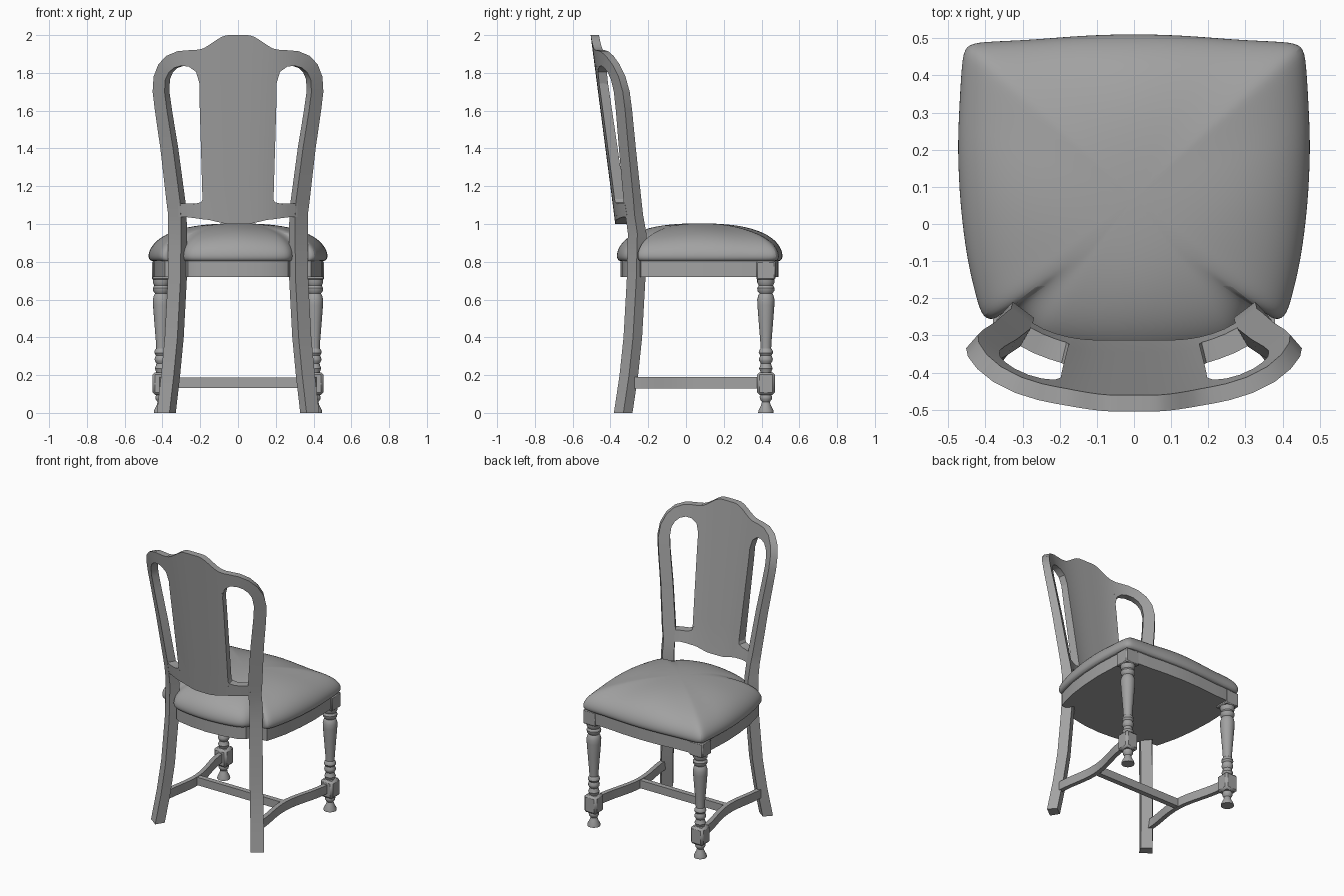
import bpy, bmesh, math

if "Cube" in bpy.data.objects:
    bpy.data.objects.remove(bpy.data.objects["Cube"])

GREY = bpy.data.materials.new("grey_wood")
GREY.diffuse_color = (.36, .36, .36, 1)
GREY.use_nodes = True
GREY.node_tree.nodes["Principled BSDF"].inputs["Base Color"].default_value = GREY.diffuse_color


def loft(name, sections, mirror=False, subsurf=0, angle=35, bevel=0):
    """Skin a list of equal-length closed loops and cap both ends."""
    bm = bmesh.new()
    rings = [[bm.verts.new(p) for p in s] for s in sections]
    n = len(rings[0])
    for a, b in zip(rings, rings[1:]):
        for i in range(n):
            j = (i + 1) % n
            bm.faces.new((a[i], a[j], b[j], b[i]))
    bm.faces.new(rings[0])
    bm.faces.new(rings[-1])
    bmesh.ops.recalc_face_normals(bm, faces=bm.faces)
    me = bpy.data.meshes.new(name)
    bm.to_mesh(me)
    bm.free()
    me.materials.append(GREY)
    ob = bpy.data.objects.new(name, me)
    bpy.context.collection.objects.link(ob)
    bpy.ops.object.select_all(action='DESELECT')
    ob.select_set(True)
    bpy.context.view_layer.objects.active = ob
    bpy.ops.object.shade_smooth_by_angle(angle=math.radians(angle))
    if bevel:
        m = ob.modifiers.new("Bevel", 'BEVEL')
        m.width, m.segments = bevel, 1
    if mirror:
        ob.modifiers.new("Mirror", 'MIRROR').use_mirror_merge = False
    if subsurf:
        m = ob.modifiers.new("Subsurf", 'SUBSURF')
        m.levels = m.render_levels = subsurf
    return ob


def interp(table, v):
    for (a, fa), (b, fb) in zip(table, table[1:]):
        if v <= b:
            return fa + (fb - fa) * max(0, (v - a) / (b - a))
    return table[-1][1]


def smooth(a, b, v):
    t = min(1, max(0, (v - a) / (b - a)))
    return t * t * (3 - 2 * t)


# Leaning, curved surface shared by the back and the rear legs
LEAN = [(0, -.443), (.2, -.413), (.4, -.392), (.7, -.375), (.95, -.369), (1.05, -.381), (2, -.505)]
SPLAY = [(0, .06), (.2, .037), (.4, .018), (.7, .002), (.85, 0)]
BEND = [(1, 2.2), (1.9, 1.2)]
THICK = [(.95, .065), (1.1, .057), (2, .044)]


def back_pt(x, z, front):
    sgn = -1 if x < 0 else 1
    u = max(0, abs(x) - interp(SPLAY, z))
    a = interp(BEND, z)
    y, s = interp(LEAN, z) + a * u ** 3, 3 * a * u * u
    t = interp(THICK, z) * front / math.hypot(s, 1)
    return (x - sgn * s * t, y + t, z)


def strip(name, pairs):
    secs = []
    for o, i in pairs:
        secs.append([back_pt(*o, 0), back_pt(*i, 0), back_pt(*i, 1), back_pt(*o, 1)])
    return loft(name, secs, mirror=True)


# Rear leg running up into the arched frame
pairs = [((.37 + interp(SPLAY, z), z), (.303 + interp(SPLAY, z), z))
         for z in (0, .1, .2, .3, .4, .55, .7, .85, .95)]
pairs += [((.37, 1.05), (.303, 1.05)), ((.379, 1.12), (.307, 1.12)),
          ((.411, 1.4), (.344, 1.4)), ((.44, 1.6), (.376, 1.6)),
          ((.452, 1.7), (.389, 1.7)), ((.447, 1.78), (.385, 1.765)),
          ((.422, 1.845), (.367, 1.802)), ((.38, 1.89), (.34, 1.826)),
          ((.32, 1.915), (.30, 1.838)), ((.26, 1.92), (.26, 1.833)),
          ((.225, 1.921), (.222, 1.805)), ((.203, 1.925), (.203, 1.74))]
strip("rear_leg_and_frame", pairs)

# Lower back rail beside the splat
strip("lower_back_rail", [((.18, 1.15), (.18, 1.024)), ((.195, 1.115), (.195, 1.026)),
                          ((.23, 1.107), (.23, 1.031)), ((.27, 1.108), (.27, 1.036)),
                          ((.315, 1.11), (.315, 1.036))])

# Central splat with crest and waved lower edge
cols, rows = 20, 10
secs = []
for c in range(cols + 1):
    u = -1 + 2 * c / cols
    pts = []
    for r in range(rows + 1):
        v = r / rows
        x = u * (.185 + .02 * min(1, v / .75))
        zb = 1.0 + .025 * smooth(.04, .19, abs(x))
        zt = 2.0 - .077 * smooth(.05, .215, abs(x))
        pts.append((x, zb + (zt - zb) * v))
    secs.append([back_pt(x, z, 0) for x, z in pts] + [back_pt(x, z, 1) for x, z in reversed(pts)])
loft("back_splat", secs)

# Seat outline, right half from front to rear, notched round the posts
HALF = [(0, .512), (.15, .507), (.28, .495), (.41, .491), (.455, .482), (.464, .435), (.471, .3),
        (.475, .2), (.468, .05), (.449, -.1), (.424, -.2), (.408, -.255), (.37, -.26),
        (.335, -.215), (.30, -.25), (.28, -.31), (.24, -.338), (.12, -.36), (0, -.368)]
FILL = {12: .02, 13: .08, 14: .05}


def outline(s, z):
    # towards the crown the notch fills in and the corners round off
    fade = min(1, max(0, (1 - s) / .4)) if z > .83 else 0
    right = []
    for i, (x, y) in enumerate(HALF):
        y -= .07 + fade * FILL.get(i, 0)
        k = s * (1 - .16 * fade * math.sin(2 * math.atan2(y, x)) ** 2)
        right.append((x * k, .07 + y * k, z))
    return right + [(-x, y, z) for x, y, z in reversed(right[1:-1])]


# Domed cushion
loft("seat_cushion", [outline(s, z) for s, z in (
    (.9, .80), (.985, .802), (1.008, .83), (.985, .872), (.915, .915), (.79, .953),
    (.59, .984), (.33, 1.0), (.05, 1.004))], subsurf=2, angle=60)

# Seat frame
loft("seat_frame", [outline(.95, .72), outline(.95, .805)])

# Turned front legs
LX, LY = .405, .423
PROFILE = [(.041, 0), (.04, .012), (.026, .04), (.021, .058), (.031, .072), (.033, .085), (.026, .1),
           (.026, .2), (.03, .222), (.036, .235), (.03, .25), (.027, .262), (.035, .275),
           (.037, .285), (.032, .298), (.03, .305), (.038, .318), (.036, .33), (.028, .342),
           (.03, .38), (.038, .48), (.045, .57), (.046, .6), (.04, .622), (.034, .632),
           (.044, .645), (.046, .66), (.038, .675), (.046, .69), (.046, .71)]
loft("front_leg", [[(LX + r * math.cos(k * math.tau / 20), LY + r * math.sin(k * math.tau / 20), z)
                    for k in range(20)] for r, z in PROFILE], mirror=True)


# Square leg blocks
def block(name, half, z0, z1, bevel):
    loft(name, [[(LX + sx * half, LY + sy * half, z) for sx, sy in ((-1, -1), (1, -1), (1, 1), (-1, 1))]
                for z in (z0, z1)], mirror=True, bevel=bevel)


block("leg_top_block", .05, .705, .803, .006)
block("leg_lower_block", .047, .095, .215, .013)

# Side stretchers bowing inward
secs = []
for k in range(17):
    v = k / 16
    y = -.318 + .70 * v
    x = .365 + .035 * v - .05 * math.sin(math.pi * v) ** 2
    secs.append([(x - .015, y, .13), (x + .015, y, .13), (x + .015, y, .19), (x - .015, y, .19)])
loft("side_stretcher", secs, mirror=True)

# Cross stretcher
loft("cross_stretcher", [[(x, .01, .133), (x, .045, .133), (x, .045, .187), (x, .01, .187)]
                         for x in (-.33, .33)])
